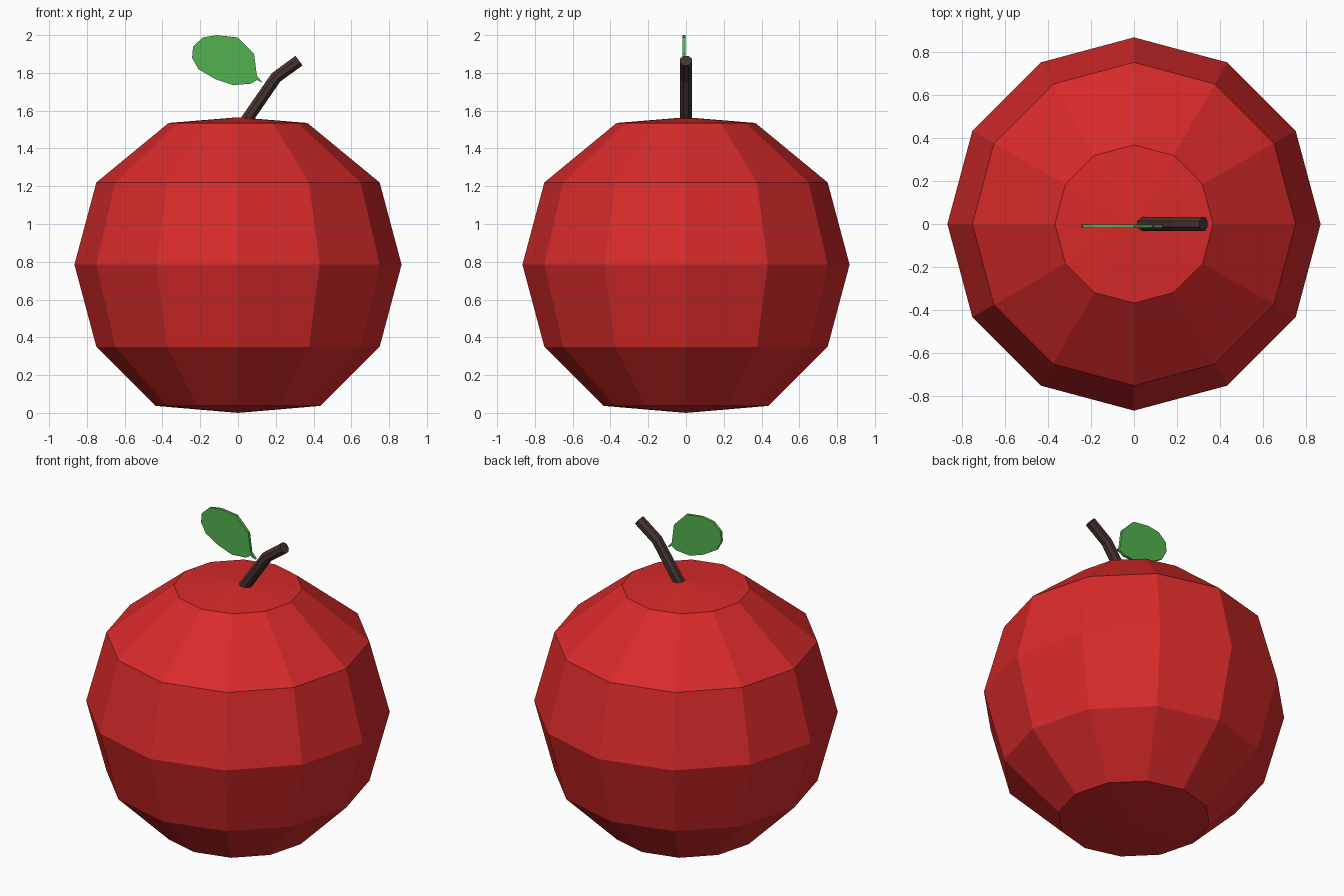
import bpy, bmesh
from math import sin, cos, pi
from mathutils import Vector

if "Cube" in bpy.data.objects:
    bpy.data.objects.remove(bpy.data.objects["Cube"])


def finish(name, bm, color):
    bmesh.ops.recalc_face_normals(bm, faces=bm.faces[:])
    mesh = bpy.data.meshes.new(name)
    bm.to_mesh(mesh)
    bm.free()
    mat = bpy.data.materials.new(name + "_colour")
    mat.diffuse_color = (*color, 1)
    mat.use_nodes = True
    mat.node_tree.nodes["Principled BSDF"].inputs["Base Color"].default_value = mat.diffuse_color
    mesh.materials.append(mat)
    obj = bpy.data.objects.new(name, mesh)
    bpy.context.collection.objects.link(obj)
    return obj


def bridge(bm, rings):
    for a, b in zip(rings, rings[1:]):
        n = len(a)
        for i in range(n):
            j = (i + 1) % n
            bm.faces.new((a[i], a[j], b[j], b[i]))


# Fruit: 12-sided lathe with a pole at each end
bm = bmesh.new()
profile = [(0.435, 0.037), (0.75, 0.35), (0.866, 0.785), (0.75, 1.22), (0.367, 1.535)]
rings = [[bm.verts.new((r * cos(i * pi / 6), r * sin(i * pi / 6), z)) for i in range(12)]
         for r, z in profile]
bridge(bm, rings)
for ring, z in ((rings[0], 0.0), (rings[-1], 1.565)):
    pole = bm.verts.new((0, 0, z))
    for i in range(12):
        bm.faces.new((ring[i], ring[(i + 1) % 12], pole))
finish("apple_body", bm, (0.69, 0.023, 0.023))

# Stem: bent eight-sided tube
bm = bmesh.new()
path = [Vector((0.036, 0, 1.537)), Vector((0.201, 0, 1.776)), Vector((0.323, 0, 1.865))]
rings = []
for k, p in enumerate(path):
    before = (p - path[k - 1]).normalized() if k else Vector()
    after = (path[k + 1] - p).normalized() if k < 2 else Vector()
    t = (before + after).normalized()
    side = Vector((t.z, 0, -t.x))
    ring = []
    for i in range(8):
        a = (i + 0.5) * pi / 4
        ring.append(bm.verts.new(p + 0.034 * (side * cos(a) + Vector((0, 1, 0)) * sin(a))))
    rings.append(ring)
bridge(bm, rings)
bm.faces.new(rings[0])
bm.faces.new(rings[-1])
finish("stem", bm, (0.06, 0.033, 0.027))

# Leaf: thin flat outline with a pointed base by the stem
bm = bmesh.new()
outline = [(0.132, 1.746), (0.10, 1.785), (0.085, 1.90), (0.0, 1.987), (-0.11, 2.0),
           (-0.185, 1.988), (-0.238, 1.94), (-0.243, 1.88), (-0.21, 1.82),
           (-0.12, 1.767), (-0.026, 1.735), (0.069, 1.743), (0.10, 1.762)]
rings = [[bm.verts.new((x, y, z)) for x, z in outline] for y in (-0.019, -0.002)]
bridge(bm, rings)
for ring in rings:
    bm.faces.new(ring)
finish("leaf", bm, (0.084, 0.448, 0.078))
